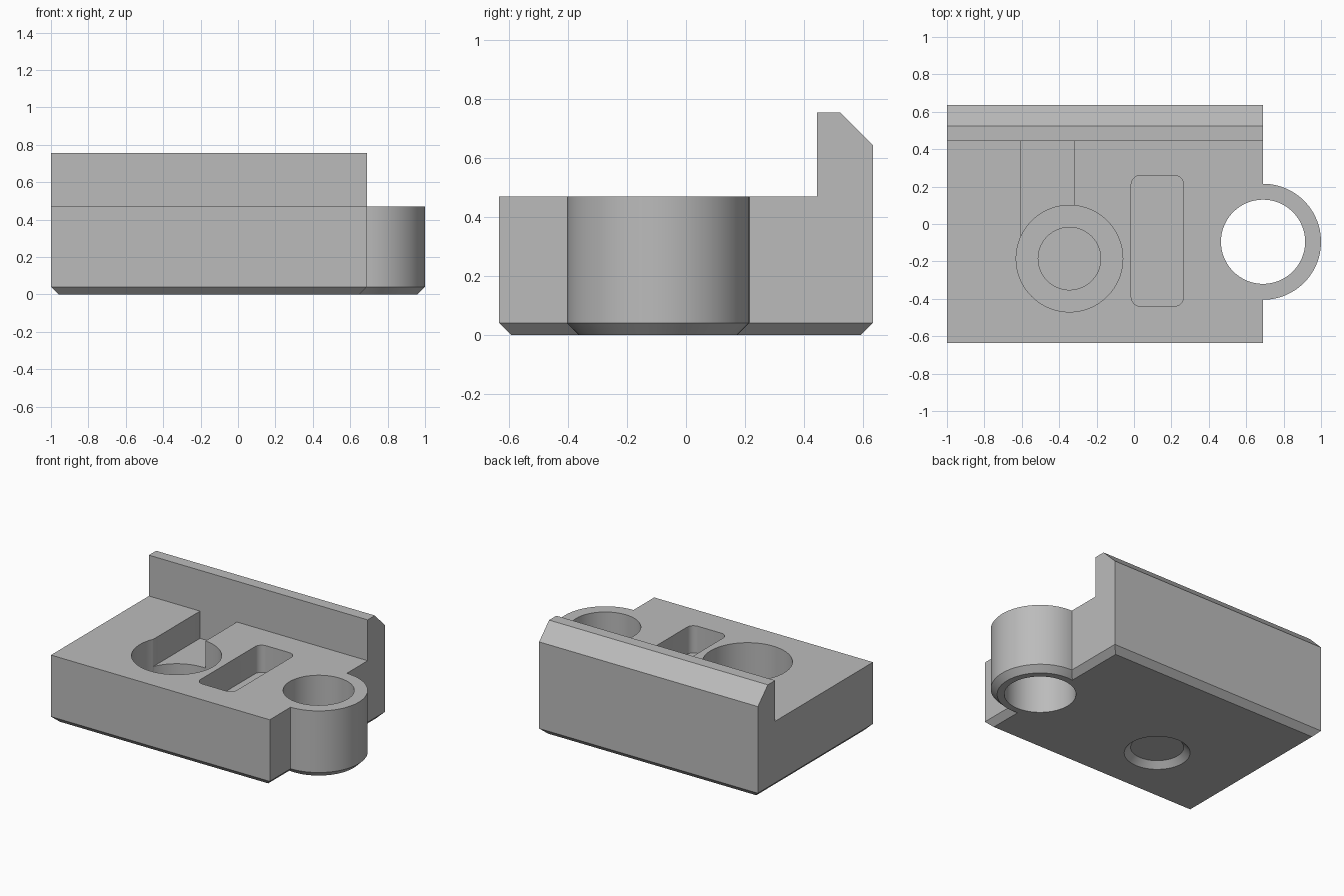
import bpy
import bmesh
import math

old = bpy.data.objects.get("Cube")
if old:
    bpy.data.objects.remove(old, do_unlink=True)

grey = bpy.data.materials.new("plain grey")
grey.use_nodes = True
grey.diffuse_color = (0.5, 0.5, 0.5, 1)
grey.node_tree.nodes["Principled BSDF"].inputs["Base Color"].default_value = (0.5, 0.5, 0.5, 1)

CHAMFER = 0.04
DECK = 0.47       # top of the block
RECESS = 0.28     # floor of the pocket and channel
SEAT = 0.135      # floor of the counterbore
OVER = 0.6        # cutters end above the deck


def make_object(name, bm):
    bmesh.ops.recalc_face_normals(bm, faces=bm.faces[:])
    mesh = bpy.data.meshes.new(name)
    bm.to_mesh(mesh)
    bm.free()
    mesh.materials.append(grey)
    obj = bpy.data.objects.new(name, mesh)
    bpy.context.collection.objects.link(obj)
    return obj


def prism(name, outline, vector, chamfer=0):
    """Extrude an outline, optionally chamfering the rim of its z = 0 face."""
    bm = bmesh.new()
    face = bm.faces.new([bm.verts.new(p) for p in outline])
    new = bmesh.ops.extrude_face_region(bm, geom=[face], use_keep_orig=True)["geom"]
    bmesh.ops.translate(bm, vec=vector, verts=[g for g in new if isinstance(g, bmesh.types.BMVert)])
    if chamfer:
        rim = [e for e in bm.edges if all(abs(v.co.z) < 1e-5 for v in e.verts)]
        bmesh.ops.bevel(bm, geom=rim, offset=chamfer, segments=1, affect='EDGES')
    return make_object(name, bm)


def box(name, x0, x1, y0, y1, z0, z1):
    return prism(name, [(x0, y0, z0), (x1, y0, z0), (x1, y1, z0), (x0, y1, z0)], (0, 0, z1 - z0))


def cylinder(name, x, y, radius, z0, z1, chamfer=0, sides=96):
    ring = [(x + radius * math.cos(math.tau * i / sides),
             y + radius * math.sin(math.tau * i / sides), z0) for i in range(sides)]
    return prism(name, ring, (0, 0, z1 - z0), chamfer)


def cone(name, x, y, r_low, r_high, z0, z1):
    bm = bmesh.new()
    bmesh.ops.create_cone(bm, cap_ends=True, segments=96, radius1=r_low, radius2=r_high, depth=z1 - z0)
    bmesh.ops.translate(bm, vec=(x, y, (z0 + z1) / 2), verts=bm.verts[:])
    return make_object(name, bm)


def combine(target, tool, operation):
    mod = target.modifiers.new(tool.name, 'BOOLEAN')
    mod.operation, mod.solver, mod.object = operation, 'EXACT', tool
    bpy.context.view_layer.objects.active = target
    bpy.ops.object.modifier_apply(modifier=mod.name)
    bpy.data.objects.remove(tool, do_unlink=True)


# Block with the raised back wall, chamfered along its underside
profile = [(-0.635, 0), (0.635, 0), (0.635, 0.645), (0.525, 0.755),
           (0.445, 0.755), (0.445, DECK), (-0.635, DECK)]
body = prism("mounting_block", [(-1, y, z) for y, z in profile], (1.69, 0, 0), CHAMFER)

# Round ear on the side
EAR = (0.69, -0.095)
combine(body, cylinder("ear", *EAR, 0.31, 0, DECK, CHAMFER), 'UNION')
combine(body, cylinder("ear_hole", *EAR, 0.225, -0.1, OVER), 'DIFFERENCE')

# Channel running from the counterbore to the wall
BOLT = (-0.345, -0.185)
combine(body, box("channel", -0.605, -0.32, BOLT[1], 0.445, RECESS, OVER), 'DIFFERENCE')

# Counterbored bolt hole with a countersunk underside
combine(body, cylinder("counterbore", *BOLT, 0.285, SEAT, OVER), 'DIFFERENCE')
combine(body, cylinder("bolt_hole", *BOLT, 0.167, -0.1, OVER), 'DIFFERENCE')
combine(body, cone("countersink", *BOLT, 0.167 + 2 * CHAMFER, 0.167, -CHAMFER, CHAMFER), 'DIFFERENCE')

# Round-cornered pocket
pocket = box("pocket", -0.015, 0.265, -0.44, 0.26, RECESS, OVER)
bm = bmesh.new()
bm.from_mesh(pocket.data)
uprights = [e for e in bm.edges if abs(e.verts[0].co.z - e.verts[1].co.z) > 0.1]
bmesh.ops.bevel(bm, geom=uprights, offset=0.05, segments=8, profile=0.5, affect='EDGES')
bm.to_mesh(pocket.data)
bm.free()
combine(body, pocket, 'DIFFERENCE')

# Smooth round walls, crisp edges
bpy.ops.object.select_all(action='DESELECT')
body.select_set(True)
bpy.context.view_layer.objects.active = body
bpy.ops.object.shade_smooth_by_angle(angle=math.radians(30))
